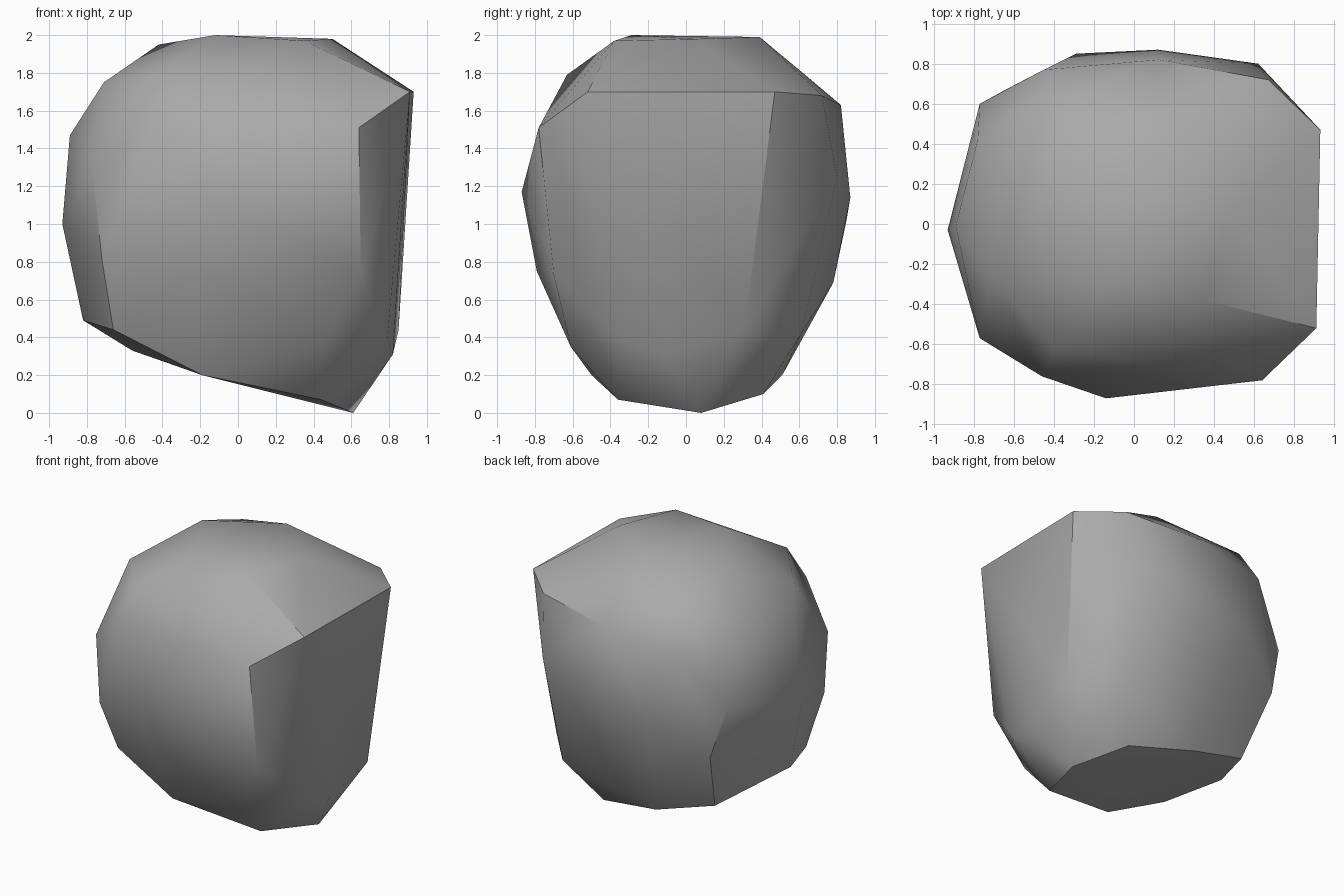
import bpy
import bmesh
import math
from mathutils import Vector


def remove_default_cube():
    cube = bpy.data.objects.get("Cube")
    if cube:
        bpy.data.objects.remove(cube, do_unlink=True)


def make_material(name, colour):
    material = bpy.data.materials.new(name)
    material.use_nodes = True
    material.diffuse_color = colour
    shader = next(n for n in material.node_tree.nodes if n.type == "BSDF_PRINCIPLED")
    shader.inputs["Base Color"].default_value = colour
    return material


def build_boulder(name, rings, material):
    """Wrap a faceted skin around the corner points of all rings."""
    mesh = bpy.data.meshes.new(name)
    bm = bmesh.new()
    for ring in rings:
        for corner in ring:
            bm.verts.new(Vector(corner))
    hull = bmesh.ops.convex_hull(bm, input=bm.verts[:], use_existing_faces=False)
    unused = [v for v in hull["geom_interior"] if isinstance(v, bmesh.types.BMVert)]
    bmesh.ops.delete(bm, geom=unused, context="VERTS")
    bmesh.ops.recalc_face_normals(bm, faces=bm.faces[:])
    bm.to_mesh(mesh)
    bm.free()
    mesh.materials.append(material)
    boulder = bpy.data.objects.new(name, mesh)
    bpy.context.collection.objects.link(boulder)
    return boulder


def shade_soft_facets(target, degrees):
    """Soften shallow facets and keep the strong ridges crisp."""
    for other in bpy.context.selected_objects:
        other.select_set(False)
    target.select_set(True)
    bpy.context.view_layer.objects.active = target
    bpy.ops.object.shade_smooth_by_angle(angle=math.radians(degrees))


remove_default_cube()
stone_grey = make_material("stone grey", (0.4, 0.4, 0.4, 1))

# Slanted underside the rock rests on
underside = [(.61, .08, 0), (.39, .41, .1), (-.11, .51, .2), (-.56, .46, .33),
             (-.82, -.06, .49), (-.66, -.47, .44), (-.19, -.5, .2), (.44, -.36, .07)]

# Lower chamfered belt
lower_belt = [(.59, .61, .42), (.85, .31, .44), (.82, -.11, .31), (.79, -.37, .39),
              (.45, -.61, .35), (.65, -.7, .73), (-.2, -.79, .75), (-.72, -.6, .81),
              (-.66, .66, .79), (.1, .78, .69)]

# Widest part of the rock
waist = [(.62, .8, 1.25), (.12, .87, 1.14), (-.29, .85, 1.02), (-.77, .6, 1.19),
         (-.93, -.03, 1), (-.77, -.57, 1.29), (-.14, -.87, 1.17)]

# Shoulder ridge with the two square corners on one side
shoulder = [(.93, .47, 1.7), (.67, .72, 1.68), (.12, .82, 1.63), (-.45, .77, 1.55),
            (-.78, .42, 1.53), (-.89, -.01, 1.47), (-.46, -.76, 1.54),
            (.64, -.78, 1.51), (.91, -.52, 1.7)]

# Gently domed top
crown = [(-.4, .63, 1.79), (-.71, -.26, 1.75), (-.39, -.63, 1.79), (-.42, .18, 1.95),
         (.13, .39, 1.99), (.5, .05, 1.98), (.35, -.38, 1.97), (-.12, -.29, 2)]

boulder = build_boulder("boulder", [underside, lower_belt, waist, shoulder, crown], stone_grey)
shade_soft_facets(boulder, 35)
